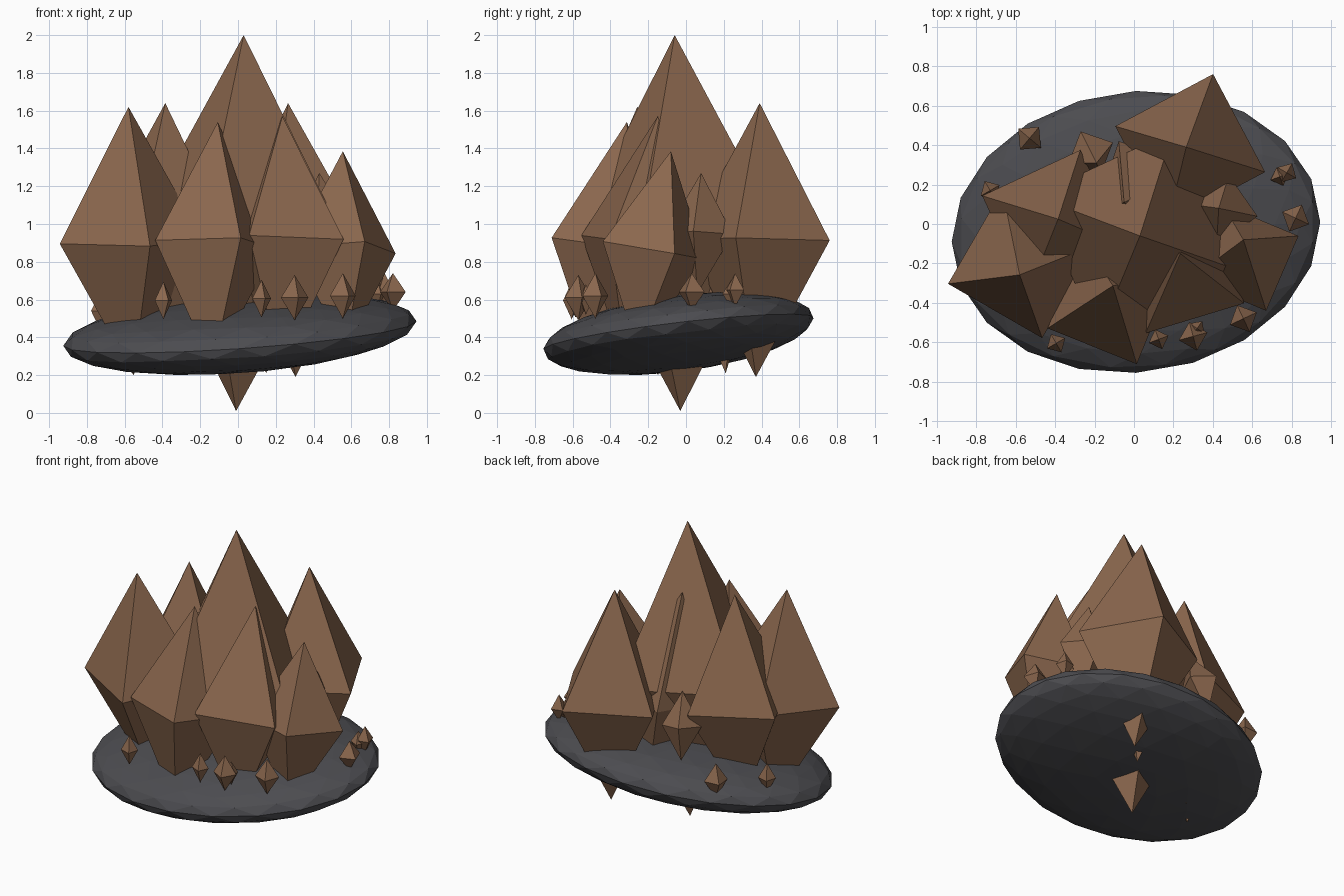
import bpy, bmesh, math
from mathutils import Vector, Matrix

if "Cube" in bpy.data.objects:
    bpy.data.objects.remove(bpy.data.objects["Cube"])


def material(name, rgb):
    m = bpy.data.materials.new(name)
    m.diffuse_color = (*rgb, 1)
    m.use_nodes = True
    m.node_tree.nodes["Principled BSDF"].inputs["Base Color"].default_value = m.diffuse_color
    return m


BROWN = material("brown_crystal", (0.26, 0.137, 0.076))
ROCK = material("dark_rock", (0.072, 0.072, 0.08))


def add_object(name, bm, mat):
    bmesh.ops.recalc_face_normals(bm, faces=bm.faces)
    me = bpy.data.meshes.new(name)
    bm.to_mesh(me)
    bm.free()
    me.materials.append(mat)
    ob = bpy.data.objects.new(name, me)
    bpy.context.collection.objects.link(ob)
    return ob


def crystal(name, centre, apex, radius, yaw):
    """Four-sided double pyramid whose axis runs from centre to apex."""
    c, a = Vector(centre), Vector(apex)
    axis = a - c
    tilt = Vector((0, 0, 1)).rotation_difference(axis).to_matrix()
    bm = bmesh.new()
    top, bottom = bm.verts.new(a), bm.verts.new(c - axis)
    ring = []
    for i in range(4):
        t = math.radians(yaw + 90 * i)
        ring.append(bm.verts.new(c + tilt @ Vector((radius * math.cos(t), radius * math.sin(t), 0))))
    for i in range(4):
        p, q = ring[i], ring[(i + 1) % 4]
        bm.faces.new((p, q, top))
        bm.faces.new((q, p, bottom))
    return add_object(name, bm, BROWN)


# Rock base: flattened, tilted low-poly ball
bm = bmesh.new()
bmesh.ops.create_icosphere(bm, subdivisions=3, radius=1)
bm.transform(Matrix(((0.935, 0, 0, 0.01),
                     (0.05, 0.715, 0, -0.04),
                     (0.065, 0.08, 0.195, 0.42),
                     (0, 0, 0, 1))))
add_object("rock_base", bm, ROCK)

# Large crystals: centre, apex, radius, yaw
large = {
    "centre_crystal": ((0.01, -0.045, 1.005), (0.03, -0.06, 2.0), 0.55, 70),
    "left_crystal": ((-0.567, -0.203, 0.91), (-0.58, -0.258, 1.62), 0.39, 15),
    "front_crystal": ((-0.121, -0.396, 0.89), (-0.107, -0.313, 1.54), 0.345, 23),
    "front_right_crystal": ((0.232, -0.23, 0.90), (0.235, -0.15, 1.57), 0.37, 62),
    "right_crystal": ((0.56, -0.17, 0.86), (0.555, -0.08, 1.385), 0.296, 22),
    "back_left_crystal": ((-0.405, 0.01, 0.93), (-0.385, 0.025, 1.64), 0.389, 70),
    "back_right_crystal": ((0.285, 0.38, 0.915), (0.265, 0.39, 1.64), 0.398, 73),
    "back_leaning_crystal": ((0.05, 0.16, 0.905), (-0.05, 0.11, 1.6), 0.29, 116),
    "right_leaning_crystal": ((0.45, 0.07, 0.95), (0.43, 0.08, 1.27), 0.18, 80),
    "back_leaning_shard": ((-0.22, 0.36, 0.83), (-0.19, 0.31, 1.04), 0.125, 25),
}
for name, args in large.items():
    crystal(name, *args)

# Small shards around the rim: x, y, centre z, radius, half height, yaw
shards = [
    (-0.395, -0.605, 0.595, 0.053, 0.10, 30),
    (0.125, -0.585, 0.605, 0.053, 0.10, 20),
    (0.30, -0.57, 0.61, 0.075, 0.12, 15),
    (0.32, -0.53, 0.60, 0.045, 0.08, 55),
    (0.555, -0.48, 0.62, 0.075, 0.12, 25),
    (0.82, 0.03, 0.64, 0.075, 0.10, 65),
    (0.74, 0.24, 0.63, 0.05, 0.075, 20),
    (0.775, 0.26, 0.65, 0.055, 0.09, 60),
    (-0.53, 0.435, 0.57, 0.075, 0.115, 50),
    (-0.73, 0.17, 0.54, 0.055, 0.10, 30),
]
for i, (x, y, z, r, h, yaw) in enumerate(shards):
    crystal(f"small_shard_{i + 1}", (x, y, z), (x, y, z + h), r, yaw)
